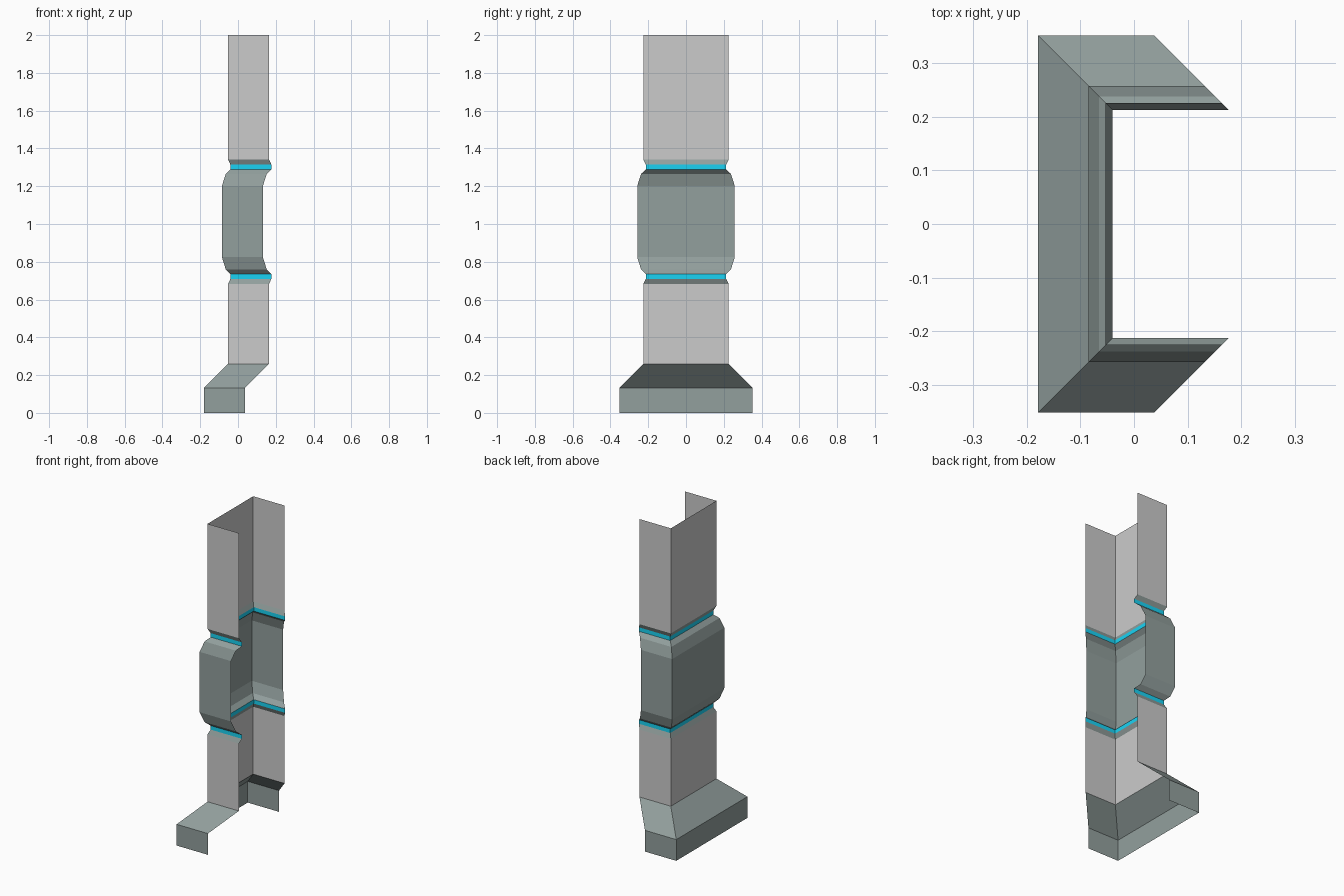
import bpy, bmesh

if "Cube" in bpy.data.objects:
    bpy.data.objects.remove(bpy.data.objects["Cube"])

WING = 0.217  # length of each side wing


def material(name, rgb):
    m = bpy.data.materials.new(name)
    m.diffuse_color = (*rgb, 1)
    m.use_nodes = True
    m.node_tree.nodes["Principled BSDF"].inputs["Base Color"].default_value = m.diffuse_color
    return m


trim = material("dark_trim", (0.29, 0.35, 0.34))
glow = material("cyan_light", (0.01, 0.65, 0.9))


def section(inset, z):
    """Open C-shaped outline, mitred at the corners."""
    x, y = -0.179 + inset, 0.352 - inset
    return [(x + WING, y, z), (x, y, z), (x, -y, z), (x + WING, -y, z)]


def sweep(name, profile, mat=None):
    """Loft the C outline through (inset, height) steps."""
    bm = bmesh.new()
    rows = [[bm.verts.new(p) for p in section(*step)] for step in profile]
    for low, high in zip(rows, rows[1:]):
        for i in range(3):
            bm.faces.new((low[i], low[i + 1], high[i + 1], high[i]))
    mesh = bpy.data.meshes.new(name)
    bm.to_mesh(mesh)
    bm.free()
    ob = bpy.data.objects.new(name, mesh)
    bpy.context.collection.objects.link(ob)
    if mat:
        mesh.materials.append(mat)


SHAFT, GROOVE, LIP, BAND = 0.126, 0.139, 0.114, 0.094

# Flared foot
sweep("base", [(0, 0), (0, 0.133), (SHAFT, 0.26)], trim)
# Plain shaft sections
sweep("lower_shaft", [(SHAFT, 0.26), (SHAFT, 0.682)])
sweep("upper_shaft", [(SHAFT, 1.342), (SHAFT, 2.0)])
# Bevels from the shaft into the light grooves
sweep("lower_bevel", [(SHAFT, 0.682), (GROOVE, 0.71)], trim)
sweep("upper_bevel", [(GROOVE, 1.314), (SHAFT, 1.342)], trim)
# Recessed light strips
sweep("lower_light", [(GROOVE, 0.71), (GROOVE, 0.735)], glow)
sweep("upper_light", [(GROOVE, 1.289), (GROOVE, 1.314)], glow)
# Bulging middle collar
sweep("collar", [(GROOVE, 0.735), (LIP, 0.76), (BAND, 0.824),
                 (BAND, 1.202), (LIP, 1.265), (GROOVE, 1.289)], trim)
